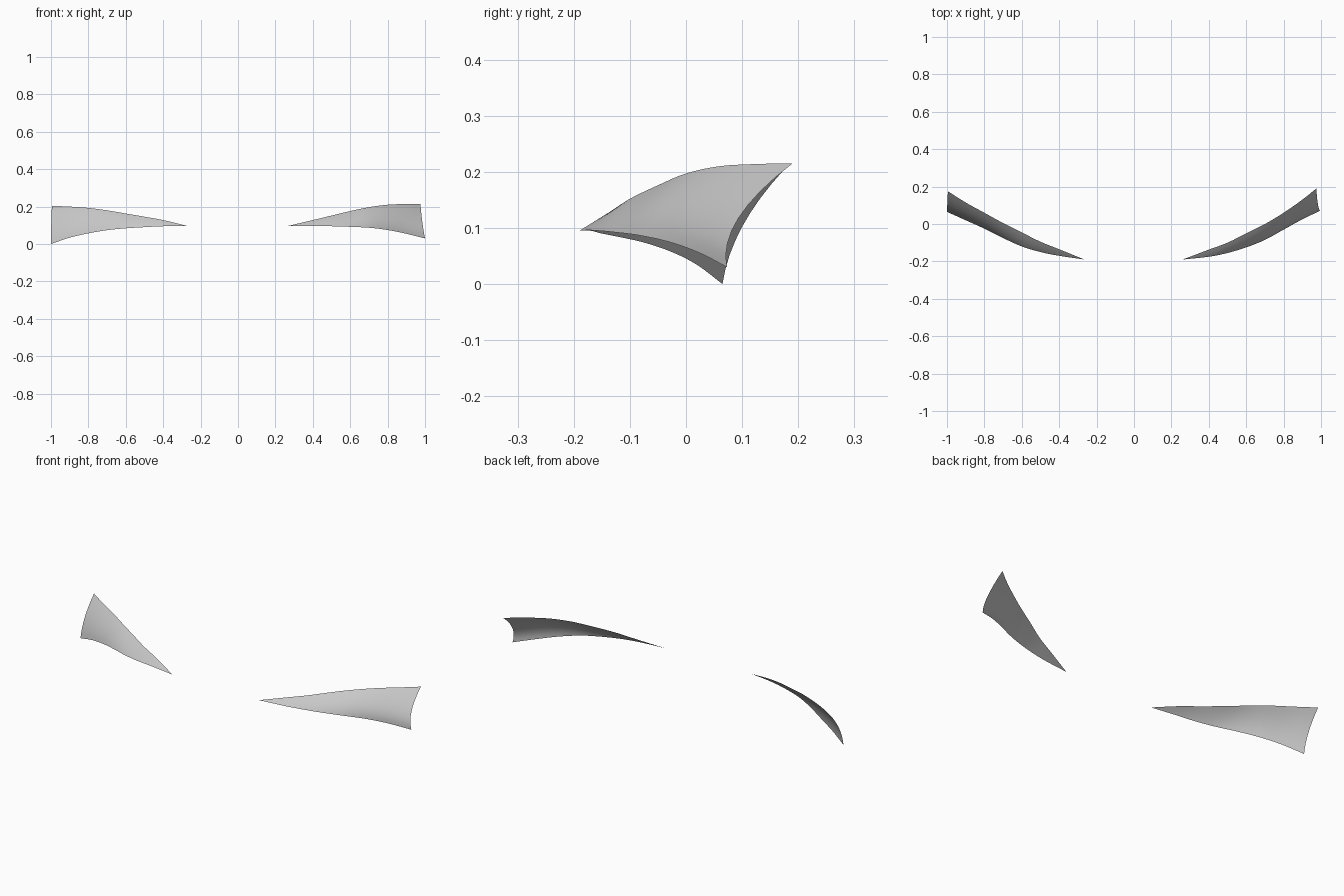
import bpy, bmesh
from mathutils import Vector

if "Cube" in bpy.data.objects:
    bpy.data.objects.remove(bpy.data.objects["Cube"])

grey = bpy.data.materials.new("light grey")
grey.diffuse_color = (0.58, 0.58, 0.58, 1)
grey.use_nodes = True
grey.node_tree.nodes["Principled BSDF"].inputs["Base Color"].default_value = grey.diffuse_color


def smooth_rail(pts, sub=4):
    """Catmull-Rom curve through the rail points."""
    p = [Vector(q) for q in pts]
    p = [2 * p[0] - p[1]] + p + [2 * p[-1] - p[-2]]
    out = []
    for i in range(1, len(p) - 2):
        a, b, c, d = p[i - 1:i + 3]
        for k in range(sub):
            t = k / sub
            out.append(0.5 * (2 * b + (c - a) * t + (2 * a - 5 * b + 4 * c - d) * t * t
                              + (3 * b - a - 3 * c + d) * t ** 3))
    return out + [p[-2]]


def panel(name, tip, top, bottom, bulge, rows=8):
    """Curved sheet lofted between an upper and lower rail, bowed forward in the middle."""
    upper = smooth_rail([tip] + top)
    lower = smooth_rail([tip] + bottom)
    bm = bmesh.new()
    n = len(upper) - 1
    grid = []
    for i, (u, l) in enumerate(zip(upper, lower)):
        s = i / n
        col = []
        for j in range(rows + 1):
            t = j / rows
            v = l.lerp(u, t) + Vector(bulge) * (4 * t * (1 - t) * s ** 1.5)
            col.append(bm.verts.new(v))
        grid.append(col)
    for i in range(n):
        for j in range(rows):
            bm.faces.new((grid[i][j], grid[i + 1][j], grid[i + 1][j + 1], grid[i][j + 1]))
    bmesh.ops.remove_doubles(bm, verts=bm.verts, dist=0.0005)
    bm.normal_update()
    # outer side faces forward
    if sum(f.normal.y * f.calc_area() for f in bm.faces) > 0:
        bmesh.ops.reverse_faces(bm, faces=bm.faces)
    for f in bm.faces:
        f.smooth = True
    me = bpy.data.meshes.new(name)
    bm.to_mesh(me)
    bm.free()
    me.materials.append(grey)
    ob = bpy.data.objects.new(name, me)
    bpy.context.collection.objects.link(ob)


# panel on the +x side
panel("right_panel", (0.26, -0.19, 0.095),
      [(0.4, -0.137, 0.128), (0.5, -0.1, 0.152), (0.6, -0.05, 0.176), (0.7, 0.0, 0.197),
       (0.8, 0.06, 0.21), (0.9, 0.13, 0.214), (0.975, 0.19, 0.215)],
      [(0.4, -0.175, 0.096), (0.5, -0.155, 0.095), (0.6, -0.125, 0.092), (0.7, -0.085, 0.087),
       (0.8, -0.03, 0.075), (0.9, 0.025, 0.055), (1.0, 0.073, 0.03)],
      (-0.002, -0.038, -0.005))

# panel on the -x side, slightly lower at its outer end
panel("left_panel", (-0.265, -0.19, 0.095),
      [(-0.4, -0.135, 0.128), (-0.5, -0.095, 0.146), (-0.6, -0.045, 0.163), (-0.7, 0.005, 0.18),
       (-0.8, 0.06, 0.193), (-0.9, 0.115, 0.2), (-0.995, 0.175, 0.204)],
      [(-0.4, -0.17, 0.095), (-0.5, -0.15, 0.09), (-0.6, -0.12, 0.084), (-0.7, -0.075, 0.074),
       (-0.8, -0.025, 0.057), (-0.9, 0.02, 0.034), (-1.0, 0.065, 0.0)],
      (-0.001, -0.02, 0.0))
